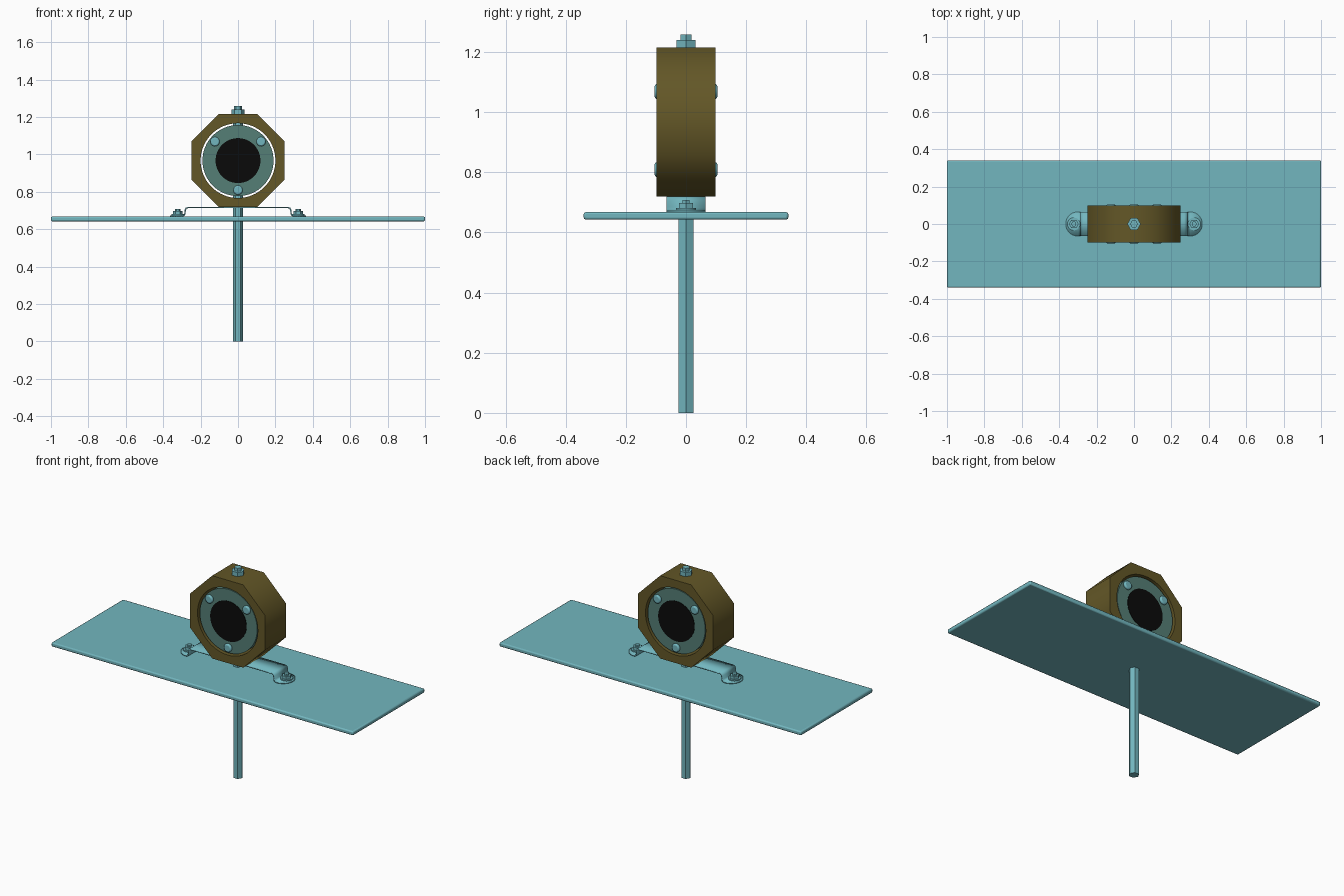
import bpy, bmesh
from math import sin, cos, tan, pi, radians, sqrt
from mathutils import Matrix

if "Cube" in bpy.data.objects:
    bpy.data.objects.remove(bpy.data.objects["Cube"])


def material(name, rgb):
    m = bpy.data.materials.new(name)
    m.use_nodes = True
    m.diffuse_color = (*rgb, 1)
    m.node_tree.nodes["Principled BSDF"].inputs["Base Color"].default_value = (*rgb, 1)
    return m


TEAL = material("teal metal", (0.17, 0.47, 0.52))
BROWN = material("brown housing", (0.125, 0.095, 0.02))
GREEN = material("grey green disc", (0.09, 0.21, 0.18))
BLACK = material("black target", (0.003, 0.003, 0.003))


def finish(name, bm, mat, bevel=0, thickness=0):
    """Turn a bmesh into a shaded object, with optional modifiers."""
    bmesh.ops.recalc_face_normals(bm, faces=bm.faces)
    mesh = bpy.data.meshes.new(name)
    bm.to_mesh(mesh)
    bm.free()
    mesh.materials.append(mat)
    ob = bpy.data.objects.new(name, mesh)
    bpy.context.collection.objects.link(ob)
    bpy.ops.object.select_all(action="DESELECT")
    ob.select_set(True)
    bpy.context.view_layer.objects.active = ob
    bpy.ops.object.shade_smooth_by_angle(angle=radians(50))
    if thickness:
        mod = ob.modifiers.new("thickness", "SOLIDIFY")
        mod.thickness, mod.offset = thickness, 0
    if bevel:
        mod = ob.modifiers.new("rounding", "BEVEL")
        mod.width, mod.segments = bevel, 2
        mod.limit_method, mod.angle_limit = "ANGLE", radians(50)
    return ob


def prism(name, mat, sides, radius, low, high, x=0, y=0, z=0, axis="Z", bevel=0):
    """Straight prism from low to high along the chosen axis."""
    bm = bmesh.new()
    bmesh.ops.create_cone(bm, cap_ends=True, segments=sides, radius1=radius,
                          radius2=radius, depth=high - low)
    if sides == 6:  # corner points to the side
        bmesh.ops.rotate(bm, verts=bm.verts, matrix=Matrix.Rotation(pi / 2, 3, "Z"))
    mid = (low + high) / 2
    if axis == "Y":
        bmesh.ops.rotate(bm, verts=bm.verts, matrix=Matrix.Rotation(pi / 2, 3, "X"))
        bmesh.ops.translate(bm, verts=bm.verts, vec=(x, mid, z))
    else:
        bmesh.ops.translate(bm, verts=bm.verts, vec=(x, y, mid))
    return finish(name, bm, mat, bevel)


# Base plate
bm = bmesh.new()
bmesh.ops.create_cube(bm, size=1)
bmesh.ops.scale(bm, verts=bm.verts, vec=(2, 0.68, 0.025))
bmesh.ops.translate(bm, verts=bm.verts, vec=(0, 0, 0.655))
finish("base_plate", bm, TEAL, bevel=0.007)

# Hexagonal rod through plate, bracket and housing, with its top nut
prism("rod", TEAL, 6, 0.028, 0, 1.225)
prism("top_nut", TEAL, 6, 0.036, 1.213, 1.24)
prism("top_stud", TEAL, 6, 0.021, 1.24, 1.258)

# Octagonal housing with a round bore
CENTRE, HALF, DEPTH, BORE = 0.967, 0.248, 0.098, 0.2
STEP = 8
bm = bmesh.new()


def ring(count, radius, y):
    return [bm.verts.new((radius * cos(2 * pi * i / count + pi / 8), y,
                          CENTRE + radius * sin(2 * pi * i / count + pi / 8)))
            for i in range(count)]


caps = [(ring(8, HALF / cos(pi / 8), y), ring(8 * STEP, BORE, y)) for y in (-DEPTH, DEPTH)]
for outer, inner in caps:
    for k in range(8):
        arc = [inner[(k * STEP + j) % len(inner)] for j in range(STEP + 1)]
        bm.faces.new([outer[k], outer[(k + 1) % 8]] + arc[::-1])
for a, b in zip(caps[0], caps[1]):
    for i in range(len(a)):
        j = (i + 1) % len(a)
        bm.faces.new((a[i], a[j], b[j], b[i]))
finish("housing", bm, BROWN)

# Inner disc with a black target and three screws on each face
prism("inner_disc", GREEN, 64, 0.19, -0.09, 0.09, z=CENTRE, axis="Y")
for side, sign in (("front", -1), ("back", 1)):
    low, high = sorted((sign * 0.085, sign * 0.092))
    prism(side + "_target", BLACK, 64, 0.12, low, high, z=CENTRE, axis="Y")
    low, high = sorted((sign * 0.085, sign * 0.104))
    for i, angle in enumerate((40, 140, 270)):
        a = radians(angle)
        prism(f"{side}_screw_{i + 1}", TEAL, 24, 0.025, low, high, x=0.161 * cos(a),
              z=CENTRE + 0.158 * sin(a), axis="Y", bevel=0.007)

# Bent strap bracket with rounded feet
WIDTH, FOOT, TOP, TIP = 0.065, 0.671, 0.716, 0.365
half_path = [(0, TOP), (0.268, TOP), (0.277, TOP - 0.003), (0.282, TOP - 0.012),
             (0.284, FOOT + 0.012), (0.288, FOOT + 0.003), (0.296, FOOT)]
arc_start = TIP - WIDTH
half_path += [(arc_start + WIDTH * sin(pi / 2 * i / 10), FOOT) for i in range(10)]
half_path.append((TIP - 0.0002, FOOT))
path = [(-x, z) for x, z in half_path[:0:-1]] + half_path
bm = bmesh.new()
rows = []
for x, z in path:
    over = max(0, abs(x) - arc_start)
    w = sqrt(WIDTH ** 2 - over ** 2)
    rows.append([bm.verts.new((x, s * w, z)) for s in (-1, 1)])
for a, b in zip(rows, rows[1:]):
    bm.faces.new((a[0], b[0], b[1], a[1]))
finish("bracket", bm, TEAL, thickness=0.007)

# Washer, nut and stud on each foot
for side, sign in (("left", 1), ("right", -1)):
    x = sign * 0.322
    prism(side + "_washer", TEAL, 32, 0.034, 0.674, 0.681, x=x)
    prism(side + "_nut", TEAL, 6, 0.026, 0.681, 0.698, x=x)
    prism(side + "_stud", TEAL, 6, 0.014, 0.698, 0.708, x=x)
